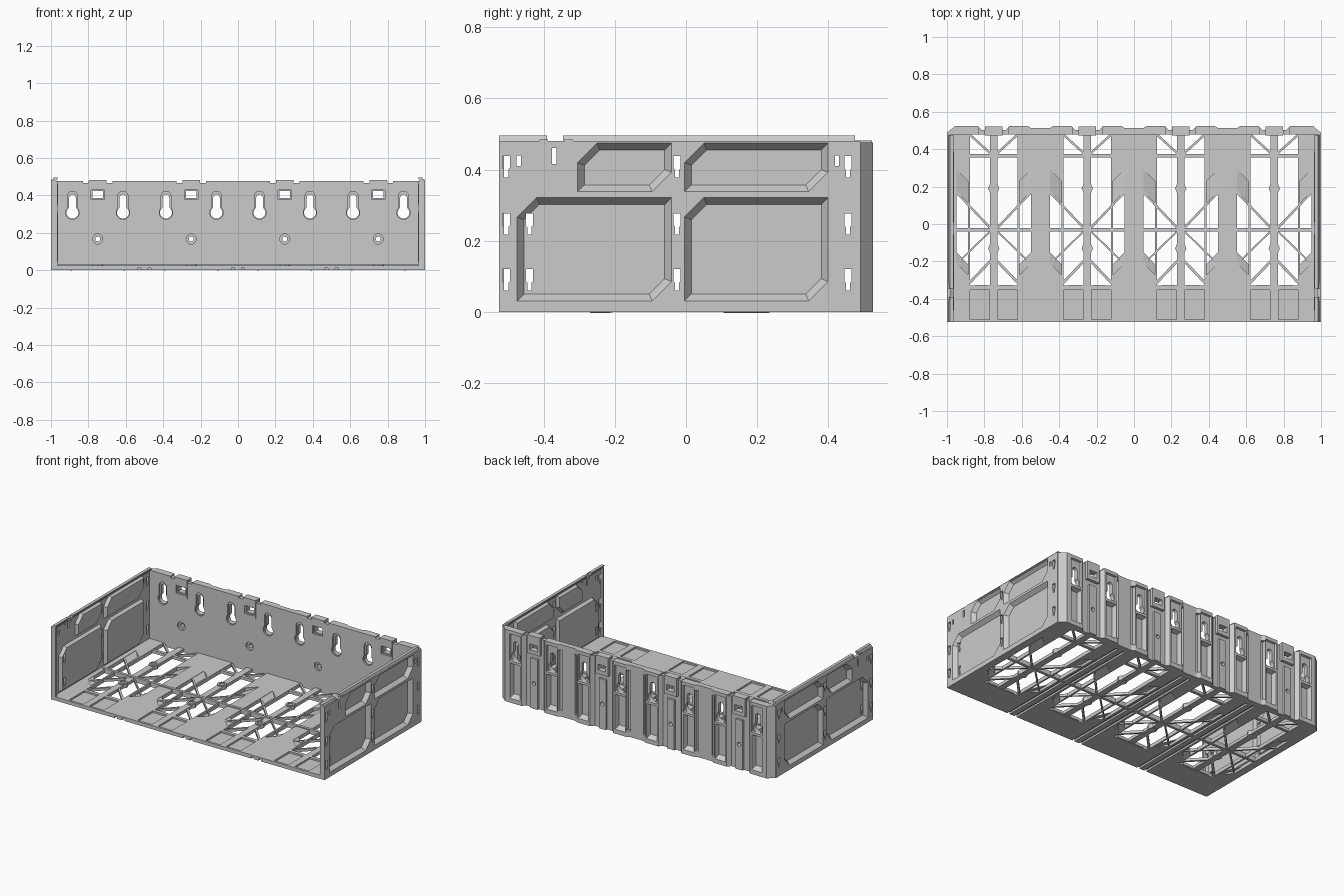
import bpy, bmesh, math

if "Cube" in bpy.data.objects:
    bpy.data.objects.remove(bpy.data.objects["Cube"])

UNITS = [-0.75, -0.25, 0.25, 0.75]
KEYS = [c + s * 0.135 for c in UNITS for s in (-1, 1)]


def prisms(name, items, axis):
    """One mesh from (points, low, high[, end points]) extruded along an axis."""
    bm = bmesh.new()
    put = {'x': lambda u, v, a: (a, u, v), 'y': lambda u, v, a: (u, a, v),
           'z': lambda u, v, a: (u, v, a)}[axis]
    for it in items:
        p, lo, hi = it[:3]
        q = it[3] if len(it) > 3 else p
        a = [bm.verts.new(put(u, v, lo)) for u, v in p]
        b = [bm.verts.new(put(u, v, hi)) for u, v in q]
        bm.faces.new(a)
        bm.faces.new(b[::-1])
        n = len(a)
        for i in range(n):
            bm.faces.new((a[i], b[i], b[(i + 1) % n], a[(i + 1) % n]))
    bmesh.ops.recalc_face_normals(bm, faces=bm.faces)
    me = bpy.data.meshes.new(name)
    bm.to_mesh(me)
    bm.free()
    ob = bpy.data.objects.new(name, me)
    bpy.context.collection.objects.link(ob)
    return ob


def boolean(ob, items, axis, op='DIFFERENCE'):
    cutter = prisms('cutter', items, axis)
    m = ob.modifiers.new('b', 'BOOLEAN')
    m.operation, m.object, m.solver, m.use_self = op, cutter, 'EXACT', True
    dg = bpy.context.evaluated_depsgraph_get()
    dg.update()
    me = bpy.data.meshes.new_from_object(ob.evaluated_get(dg))
    ob.modifiers.clear()
    ob.data = me
    bpy.data.objects.remove(cutter)


def rect(u0, u1, v0, v1):
    return [(u0, v0), (u1, v0), (u1, v1), (u0, v1)]


def circle(u, v, r, n=20):
    return [(u + r * math.cos(2 * math.pi * i / n), v + r * math.sin(2 * math.pi * i / n)) for i in range(n)]


def strip(x0, y0, x1, y1, w):
    d = math.hypot(x1 - x0, y1 - y0)
    nx, ny = -(y1 - y0) / d * w / 2, (x1 - x0) / d * w / 2
    return [(x0 + nx, y0 + ny), (x1 + nx, y1 + ny), (x1 - nx, y1 - ny), (x0 - nx, y0 - ny)]


def panel(y0, y1, z0, z1, d=0.0, c=0.055):
    y0, y1, z0, z1, c = y0 + d, y1 - d, z0 + d, z1 - d, c - 0.586 * d
    return [(y0, z0), (y1 - c, z0), (y1, z0 + c), (y1, z1), (y0 + c, z1), (y0, z1 - c)]


def wall_slot(y, z):
    return [(y - .006, z - .03), (y + .006, z - .03), (y + .006, z - .008), (y + .01, z - .004),
            (y + .01, z + .03), (y - .01, z + .03), (y - .01, z - .004), (y - .006, z - .008)]


def keyhole(x, w, r, zc, top):
    """Round bottom hole with a narrower, round-topped slot above it."""
    pts = []
    a0 = math.asin(w / r)
    for i in range(17):
        a = math.pi / 2 + a0 + (2 * math.pi - 2 * a0) * i / 16
        pts.append((x + r * math.cos(a), zc + r * math.sin(a)))
    for i in range(9):
        a = math.pi * i / 8
        pts.append((x + w * math.cos(a), top - w + w * math.sin(a)))
    return pts


# side walls: thin sheet with four panels pressed inward
PANELS = [(-.475, -.04, .03, .322), (-.005, .40, .03, .322), (-.305, -.04, .337, .475), (-.005, .40, .337, .475)]
wall = prisms('side_wall', [(rect(-.525, .49, 0, .48), .982, 1.0)], 'x')
boolean(wall, [(panel(*p), .988, .962, panel(*p, d=.014)) for p in PANELS], 'x', 'UNION')
boolean(wall, [(panel(*p), 1.001, .975, panel(*p, d=.02)) for p in PANELS], 'x')
slots = [wall_slot(y, z) for y in (-.505, -.025, .455) for z in (.408, .247, .09)]
slots += [wall_slot(-.44, z) for z in (.247, .09)]
slots += [rect(-.376, -.364, .415, .46), rect(-.476, -.464, .41, .44), rect(.418, .430, .41, .44)]
boolean(wall, [(p, .94, 1.02) for p in slots], 'x')

# top rails on the walls, front edge lips and small latch blocks
rail = prisms('wall_top_rail', [
    ([(.978, .47), (.996, .47), (.985, .495), (.965, .495), (.965, .488)], a, b)
    for a, b in ((-.525, -.39), (-.345, .475))], 'y')
lip = prisms('wall_front_lip', [(rect(.966, .99, 0, .478), -.525, -.512)], 'y')
latch = prisms('wall_latch', [(rect(.978, .998, y - .012, y + .012), .45, .484) for y in (-.33, -.40)], 'z')
for ob in (wall, rail, lip, latch):
    ob.modifiers.new('mirror', 'MIRROR')

# floor plate with openings, slanted side slots, shallow front pockets
floor = prisms('floor', [(rect(-.99, .99, -.525, .495), 0, .024)], 'z')
holes = []
for c in UNITS:
    holes.append((rect(c - .127, c + .127, -.33, .48), -.1, .1))
    for s in (-1, 1):
        holes.append(([(c + s * .138, .23), (c + s * .2, .29), (c + s * .2, -.21), (c + s * .138, -.27)], -.1, .1))
boolean(floor, holes, 'z')
boolean(floor, [(rect(min(a, b), max(a, b), -.51, -.352), .013, .1)
                for c in UNITS for a, b in ((c - .127, c - .022), (c + .022, c + .127))], 'z')
# lengthwise grooves under the floor
boolean(floor, [(rect(x + o - .009, x + o + .009, -.6, .47), -.1, .012)
                for x in (-.5, 0, .5) for o in (-.027, .027)], 'z')

# lattice of bars inside the openings
bars, hubs, flaps = [], [], []
for c in UNITS:
    bars.append((rect(c - .021, c + .021, -.34, .485), .003, .023))
    bars.append((rect(c - .13, c + .13, .355, .375), .003, .022))
    for s in (-1, 1):
        for x0, y0, x1, y1, w in ((.015, -.025, .2, .17, .012), (.015, -.195, .13, -.315, .014),
                                  (.015, -.035, .2, -.215, .009), (.015, .375, .13, .48, .012),):
            bars.append((strip(c + s * x0, y0, c + s * x1, y1, w), .004, .021))
        bars.append((rect(*sorted((c + s * .03, c + s * .1)), -.345, -.325), .003, .022))
        # sloping flaps at both ends of each slanted slot
        for ya, yb, yc, yd in ((.23, .29, .17, .105), (-.27, -.21, -.15, -.215)):
            top = [(c + s * .138, ya), (c + s * .2, yb), (c + s * .2, yc), (c + s * .138, yd)]
            flaps.append((top, s))
    for y in (.19, -.13):
        hubs.append((c, y))
prisms('floor_lattice', bars, 'z')
prisms('floor_cross_rib', [(rect(-.962, .962, -.04, -.022), .001, .031)], 'z')

# sloping flaps
bm = bmesh.new()
for pts, s in flaps:
    zs = (.002, .022, .022, .002)
    a = [bm.verts.new((x, y, z)) for (x, y), z in zip(pts, zs)]
    b = [bm.verts.new((x, y, z - .005)) for (x, y), z in zip(pts, zs)]
    bm.faces.new(a)
    bm.faces.new(b[::-1])
    for i in range(4):
        bm.faces.new((a[i], b[i], b[(i + 1) % 4], a[(i + 1) % 4]))
bmesh.ops.recalc_face_normals(bm, faces=bm.faces)
me = bpy.data.meshes.new('slot_flaps')
bm.to_mesh(me)
bm.free()
bpy.context.collection.objects.link(bpy.data.objects.new('slot_flaps', me))

# screw bosses
boss = prisms('floor_screw_bosses', [(circle(x, y, .03, 8), .001, .03) for x, y in hubs], 'z')
boolean(boss, [(circle(x, y, .017, 16), .024, .05) for x, y in hubs], 'z')

# back wall: corrugated outline extruded upward
outline = [(-1, .478), (1, .478), (1, .488), (.955, .525)]
for c in reversed(UNITS):
    outline += [(c + .18, .525), (c + .085, .525), (c + .065, .503),
                (c - .065, .503), (c - .085, .525), (c - .18, .525)]
    if c > -.7:
        outline += [(c - .2, .513), (c - .3, .513)]
outline += [(-.955, .525), (-1, .488)]
back = prisms('back_wall', [(outline, 0, .476)], 'z')
# clip housings and lower centre ribs
boolean(back, [(rect(c - .046, c + .046, .36, .482), .474, .522) for c in UNITS]
        + [(rect(c - .026, c + .026, 0, .33), .49, .517) for c in UNITS], 'y', 'UNION')
# rear pockets above and below, front keyhole recesses and screw recesses
pockets = []
for k in KEYS:
    pockets.append((rect(k - .042, k + .038, .025, .262), .53, .496, rect(k - .03, k + .026, .05, .25)))
    pockets.append((rect(k - .044, k + .04, .275, .455), .53, .513, rect(k - .038, k + .036, .28, .45)))
boolean(back, pockets, 'y')
boolean(back, [(rect(x + s * .06 - .012, x + s * .06 + .012, .04, .44), .53, .498)
               for x in (-.5, 0, .5) for s in (-1, 1)], 'y')
boolean(back, [(keyhole(k, .027, .036, .308, .422), .45, .488) for k in KEYS]
        + [(circle(c, .167, .027), .45, .49) for c in UNITS]
        + [(rect(c - .036, c + .036, .378, .43), .45, .484) for c in UNITS], 'y')
# through holes and top notches
boolean(back, [(keyhole(k, .018, .032, .308, .405), .4, .6) for k in KEYS]
        + [(circle(c, .167, .013), .4, .6) for c in UNITS]
        + [(rect(c - .028, c + .028, .386, .424), .4, .6) for c in UNITS]
        + [(rect(c + s * .064 - .016, c + s * .064 + .016, .466, .5), .4, .6)
           for c in UNITS for s in (-1, 1)], 'y')
